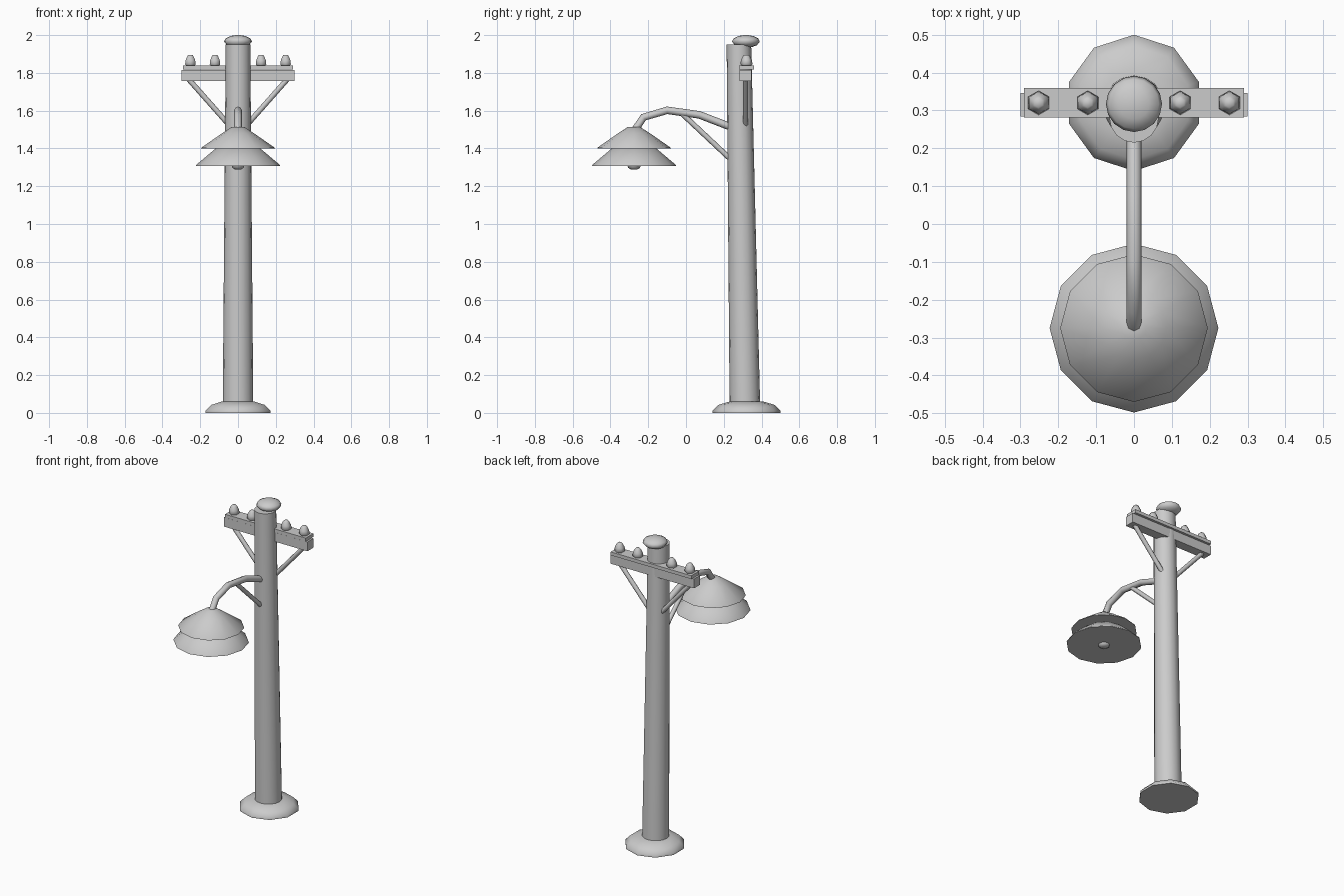
import bpy, bmesh, math
from mathutils import Matrix

if "Cube" in bpy.data.objects:
    bpy.data.objects.remove(bpy.data.objects["Cube"], do_unlink=True)

grey = bpy.data.materials.new("plain grey")
grey.use_nodes = True
grey.diffuse_color = (0.6, 0.6, 0.6, 1)
grey.node_tree.nodes["Principled BSDF"].inputs["Base Color"].default_value = (0.6, 0.6, 0.6, 1)


def finish(obj, angle=45):
    obj.data.materials.append(grey)
    bpy.ops.object.select_all(action="DESELECT")
    obj.select_set(True)
    bpy.context.view_layer.objects.active = obj
    bpy.ops.object.shade_smooth_by_angle(angle=math.radians(angle))
    return obj


def from_bmesh(name, bm, angle=45):
    bmesh.ops.recalc_face_normals(bm, faces=bm.faces)
    mesh = bpy.data.meshes.new(name)
    bm.to_mesh(mesh)
    bm.free()
    obj = bpy.data.objects.new(name, mesh)
    bpy.context.collection.objects.link(obj)
    return finish(obj, angle)


def loft(name, rings, sides, x=0, angle=45):
    """Closed stack of rings, each given as (centre y, z, radius)."""
    bm = bmesh.new()
    loops = []
    for y, z, r in rings:
        turns = [math.pi / 2 + math.tau * i / sides for i in range(sides)]
        loops.append([bm.verts.new((x + r * math.cos(a), y + r * math.sin(a), z)) for a in turns])
    for low, high in zip(loops, loops[1:]):
        for i in range(sides):
            j = (i + 1) % sides
            bm.faces.new((low[i], low[j], high[j], high[i]))
    bm.faces.new(loops[0][::-1])
    bm.faces.new(loops[-1])
    return from_bmesh(name, bm, angle)


def box(name, centre, size):
    bm = bmesh.new()
    bmesh.ops.create_cube(bm, size=1, matrix=Matrix.Translation(centre) @ Matrix.Diagonal((*size, 1)))
    return from_bmesh(name, bm)


def tube(name, points, radius):
    curve = bpy.data.curves.new(name, "CURVE")
    curve.dimensions = "3D"
    curve.bevel_depth = radius
    curve.bevel_resolution = 2
    curve.use_fill_caps = True
    spline = curve.splines.new("POLY")
    spline.points.add(len(points) - 1)
    for p, co in zip(spline.points, points):
        p.co = (*co, 1)
    obj = bpy.data.objects.new(name, curve)
    bpy.context.collection.objects.link(obj)
    bpy.ops.object.select_all(action="DESELECT")
    obj.select_set(True)
    bpy.context.view_layer.objects.active = obj
    bpy.ops.object.convert(target="MESH")
    return finish(bpy.context.object, 50)


# Leaning tapered pole with its foot and cap
loft("foot", [(0.32, 0, 0.18), (0.32, 0.012, 0.18), (0.32, 0.042, 0.15), (0.32, 0.06, 0.09)], 10)
loft("pole", [(0.312, 0.02, 0.081), (0.28, 1.95, 0.065)], 16)
cap = loft("pole_cap", [(0.317, 1.936, 0.03), (0.317, 1.946, 0.058), (0.317, 1.966, 0.074),
                        (0.317, 1.982, 0.066), (0.317, 1.995, 0.04), (0.317, 2.0, 0.012)], 16, angle=80)

# Crossbeam, top plate and insulators
box("crossbeam", (0, 0.315, 1.786), (0.6, 0.062, 0.06))
box("beam_plate", (0, 0.32, 1.829), (0.58, 0.078, 0.022))
for label, x in (("outer", 0.252), ("inner", 0.122)):
    for side, s in (("left", 1), ("right", -1)):
        loft(f"{label}_insulator_{side}",
             [(0.32, 1.835, 0.022), (0.32, 1.845, 0.032), (0.32, 1.868, 0.029),
              (0.32, 1.89, 0.018), (0.32, 1.896, 0.012)], 6, x * s, 62)

# Beam braces
for side, s in (("left", 1), ("right", -1)):
    tube(f"beam_brace_{side}", [(0.26 * s, 0.315, 1.765), (0.045 * s, 0.315, 1.522)], 0.014)

# Curved lamp arm and its brace
tube("lamp_arm", [(0, 0.26, 1.505), (0, 0.07, 1.578), (0, -0.1, 1.602),
                  (0, -0.225, 1.565), (0, -0.275, 1.49)], 0.02)
tube("arm_brace", [(0, -0.02, 1.583), (0, 0.25, 1.33)], 0.014)

# Two stacked lamp shades and the bulb
LAMP_Y = -0.275
loft("lower_shade", [(LAMP_Y, 1.306, 0.223), (LAMP_Y, 1.314, 0.22), (LAMP_Y, 1.405, 0.112)], 12)
loft("upper_shade", [(LAMP_Y, 1.4, 0.195), (LAMP_Y, 1.404, 0.194),
                     (LAMP_Y, 1.48, 0.085), (LAMP_Y, 1.514, 0.032)], 12)
loft("bulb", [(LAMP_Y, 1.289, 0.017), (LAMP_Y, 1.297, 0.031), (LAMP_Y, 1.31, 0.036)], 10, angle=60)
